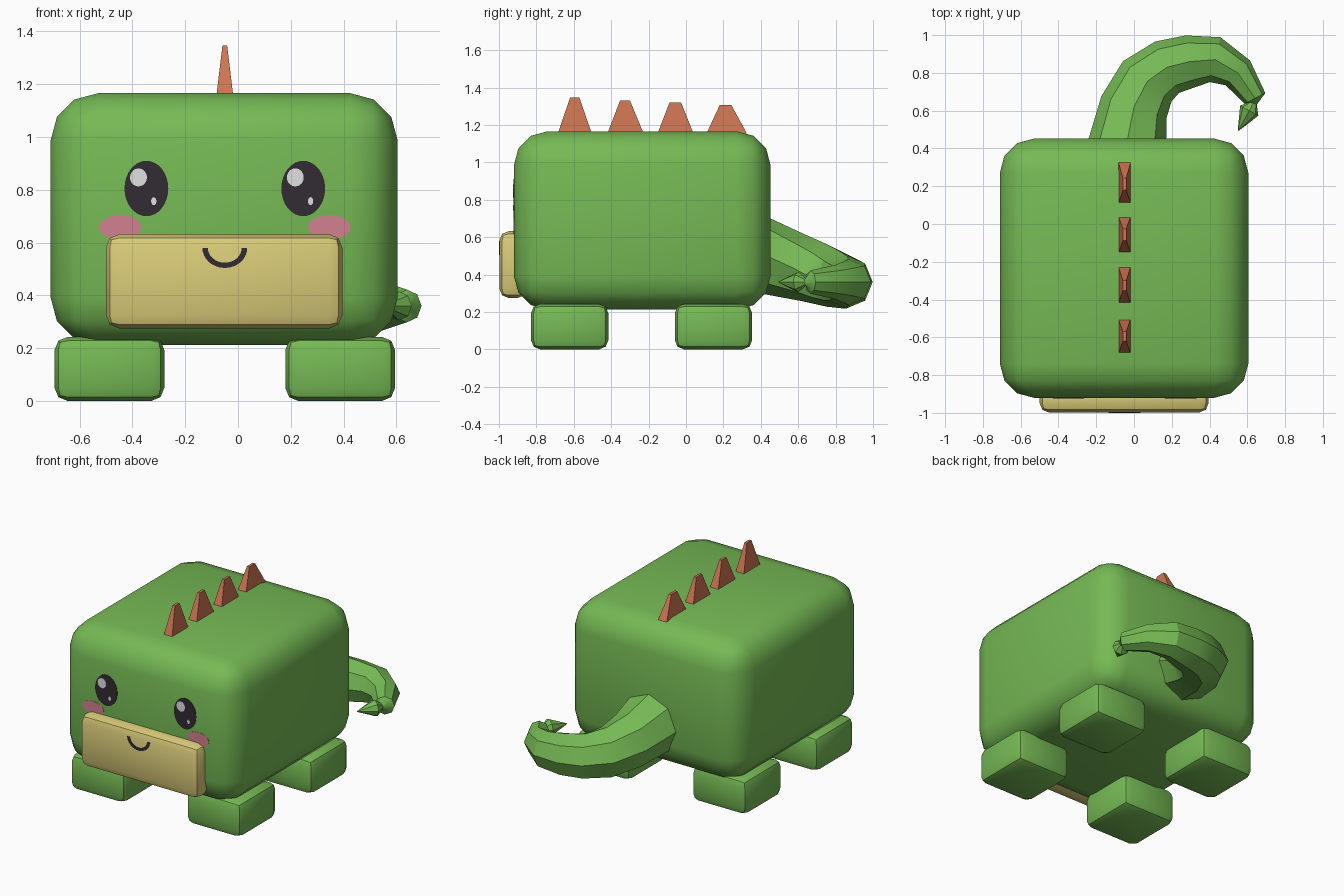
import bpy, bmesh, math
from mathutils import Vector, Matrix

if "Cube" in bpy.data.objects:
    bpy.data.objects.remove(bpy.data.objects["Cube"])

MID = -0.05  # mirror plane of the body


def material(name, r, g, b):
    m = bpy.data.materials.new(name)
    m.use_nodes = True
    m.diffuse_color = (r, g, b, 1)
    m.node_tree.nodes["Principled BSDF"].inputs["Base Color"].default_value = (r, g, b, 1)
    return m


green = material("green", 0.18, 0.49, 0.09)
orange = material("spine orange", 0.62, 0.18, 0.085)
cream = material("snout cream", 0.70, 0.60, 0.19)
pink = material("cheek pink", 0.64, 0.22, 0.28)
dark = material("eye dark", 0.032, 0.024, 0.034)
white = material("eye glint", 0.75, 0.75, 0.75)


def finish(bm, name, mat, smooth=None):
    bmesh.ops.recalc_face_normals(bm, faces=bm.faces)
    mesh = bpy.data.meshes.new(name)
    bm.to_mesh(mesh)
    bm.free()
    mesh.materials.append(mat)
    ob = bpy.data.objects.new(name, mesh)
    bpy.context.collection.objects.link(ob)
    if smooth:
        bpy.ops.object.select_all(action='DESELECT')
        ob.select_set(True)
        bpy.context.view_layer.objects.active = ob
        bpy.ops.object.shade_smooth_by_angle(angle=math.radians(smooth))
    return ob


def rounded_box(name, lo, hi, radius, segments, mat, smooth):
    lo, hi = Vector(lo), Vector(hi)
    bm = bmesh.new()
    bmesh.ops.create_cube(bm, size=1)
    for v in bm.verts:
        v.co = (lo + hi) / 2 + v.co * (hi - lo)
    bmesh.ops.bevel(bm, geom=bm.edges[:], offset=radius, offset_type='OFFSET',
                    segments=segments, profile=0.5, affect='EDGES')
    return finish(bm, name, mat, smooth)


def plate(name, outline, y, mat, depth=0.005):
    """Thin plate facing the front from an (x, z) outline."""
    bm = bmesh.new()
    face = bm.faces.new([bm.verts.new((x, y, z)) for x, z in outline])
    ext = bmesh.ops.extrude_face_region(bm, geom=[face])
    for v in ext["geom"]:
        if isinstance(v, bmesh.types.BMVert):
            v.co.y += depth
    return finish(bm, name, mat)


def ellipse(x, z, rx, rz, n=32):
    turn = [2 * math.pi * i / n for i in range(n)]
    return [(x + rx * math.cos(a), z + rz * math.sin(a)) for a in turn]


# Body and snout
rounded_box("body", (-0.71, -0.92, 0.213), (0.605, 0.452, 1.166), 0.18, 3, green, 40)
rounded_box("snout", (-0.5, -0.998, 0.275), (0.395, -0.85, 0.632), 0.05, 2, cream, 30)

# Four feet
for side, sx in (("right", -1), ("left", 1)):
    for place, y in (("front", -0.622), ("back", 0.147)):
        x = MID + sx * 0.437
        rounded_box(f"{place}_{side}_foot", (x - 0.208, y - 0.207, 0),
                    (x + 0.208, y + 0.207, 0.243), 0.05, 2, green, 30)

    # Eyes, glints and cheeks
    ex = MID + sx * 0.297
    plate(f"{side}_eye", ellipse(ex, 0.805, 0.083, 0.105), -0.923, dark)
    plate(f"{side}_eye_glint", ellipse(ex - 0.03, 0.847, 0.032, 0.034), -0.925, white)
    plate(f"{side}_eye_small_glint", ellipse(ex + 0.028, 0.757, 0.01, 0.015), -0.925, white)
    plate(f"{side}_cheek", ellipse(MID + sx * 0.396, 0.658, 0.08, 0.046), -0.9215, pink)

# Smile
arc = [math.pi + math.pi * i / 16 for i in range(17)]
smile = [(MID + 0.085 * math.cos(a), 0.58 + 0.076 * math.sin(a)) for a in arc]
smile += [(MID + 0.064 * math.cos(a), 0.58 + 0.056 * math.sin(a)) for a in reversed(arc)]
plate("smile", smile, -1.0, dark)

# Back spines: base start, base end, tip start, tip end, tip height
spines = [(-0.685, -0.504, -0.62, -0.57, 1.346), (-0.42, -0.227, -0.352, -0.3, 1.332),
          (-0.152, 0.04, -0.088, -0.026, 1.32), (0.11, 0.325, 0.18, 0.243, 1.306)]
for i, (b0, b1, t0, t1, top) in enumerate(spines):
    bm = bmesh.new()
    bmesh.ops.create_cube(bm, size=1)
    for v in bm.verts:
        up, back = v.co.z > 0, v.co.y > 0
        y = (t1 if back else t0) if up else (b1 if back else b0)
        half = 0.009 if up else 0.032
        v.co = (MID + math.copysign(half, v.co.x), y, top if up else 1.155)
    finish(bm, f"spine_{i + 1}", orange)

# Curled tail: x, y, z, radius along its path, ending in a small spear tip
path = [(-0.04, 0.42, 0.505, 0.21), (0.0, 0.62, 0.44, 0.182), (0.07, 0.755, 0.395, 0.167),
        (0.175, 0.83, 0.37, 0.15), (0.295, 0.86, 0.36, 0.14), (0.43, 0.87, 0.36, 0.122),
        (0.55, 0.80, 0.36, 0.092), (0.64, 0.665, 0.36, 0.062), (0.632, 0.64, 0.36, 0.02),
        (0.61, 0.60, 0.36, 0.055), (0.552, 0.495, 0.36, 0.003)]
points = [Vector(p[:3]) for p in path]
bm = bmesh.new()
rings = []
for i, p in enumerate(points):
    along = points[min(i + 1, len(points) - 1)] - points[max(i - 1, 0)]
    along = Vector((0, 1, 0)) if i == 0 else along
    out = along.cross(Vector((0, 0, 1))).normalized()
    r = path[i][3]
    turn = [math.pi * k / 4 for k in range(8)]
    rings.append([bm.verts.new(p + out * r * math.cos(a) + Vector((0, 0, r * math.sin(a))))
                  for a in turn])
for a, b in zip(rings, rings[1:]):
    for k in range(8):
        n = (k + 1) % 8
        bm.faces.new((a[k], a[n], b[n], b[k]))
bm.faces.new(rings[0])
bm.faces.new(rings[-1])
finish(bm, "tail", green, 30)
